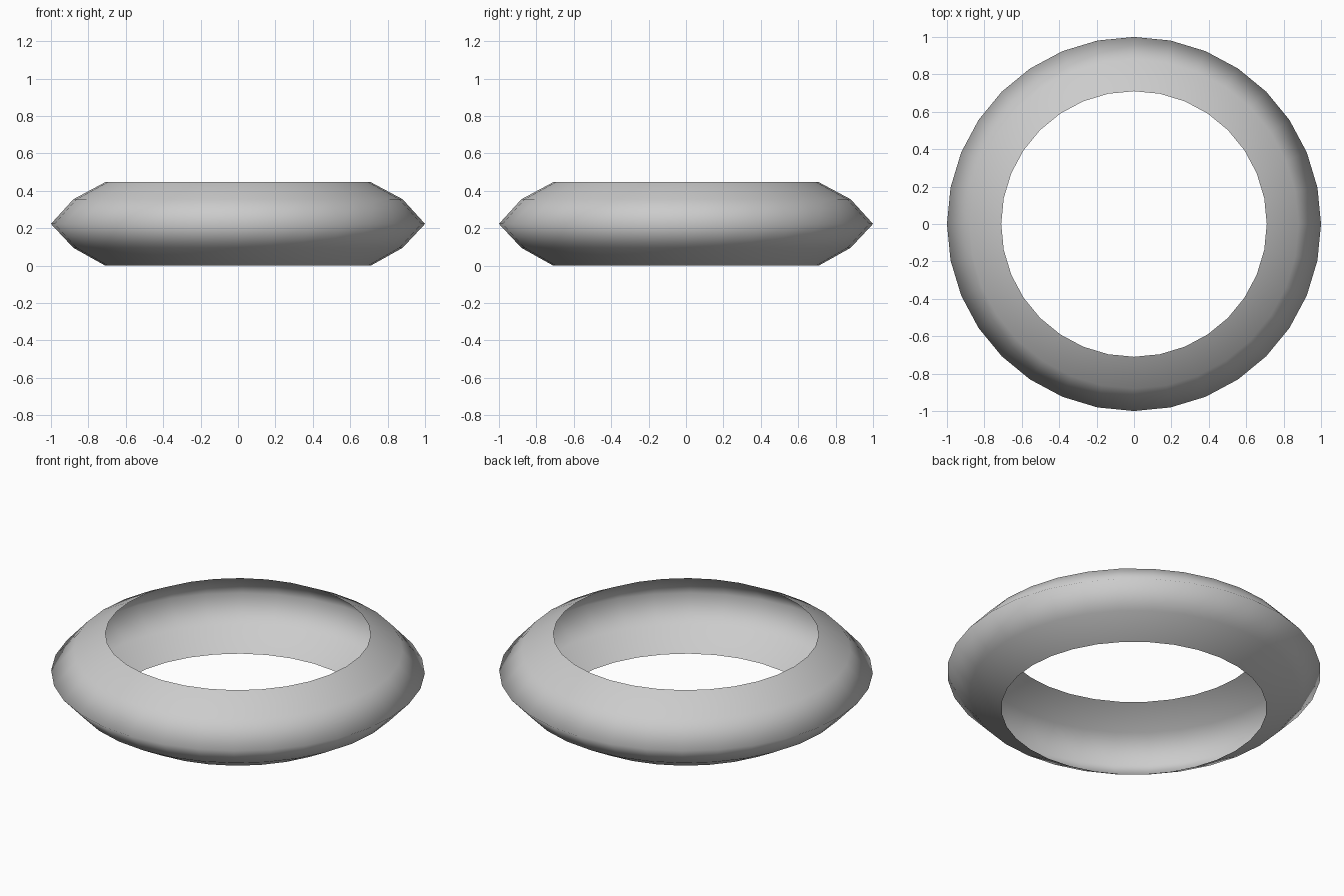
import bpy, bmesh
from math import cos, sin, tau

if "Cube" in bpy.data.objects:
    bpy.data.objects.remove(bpy.data.objects["Cube"])

SIDES = 32
# Band cross-section (radius, height), open towards the hole
PROFILE = [(0.71, 0.0), (0.88, 0.095), (1.0, 0.223), (0.88, 0.355), (0.71, 0.446)]

# Hollow ring band: outer skin only, concave inside
bm = bmesh.new()
rings = [[bm.verts.new((r * cos(tau * i / SIDES), r * sin(tau * i / SIDES), z))
          for i in range(SIDES)] for r, z in PROFILE]
for low, high in zip(rings, rings[1:]):
    for i in range(SIDES):
        j = (i + 1) % SIDES
        bm.faces.new((low[i], low[j], high[j], high[i])).smooth = True

mesh = bpy.data.meshes.new("ring_band")
bm.to_mesh(mesh)
bm.free()
ring = bpy.data.objects.new("ring_band", mesh)
bpy.context.collection.objects.link(ring)
